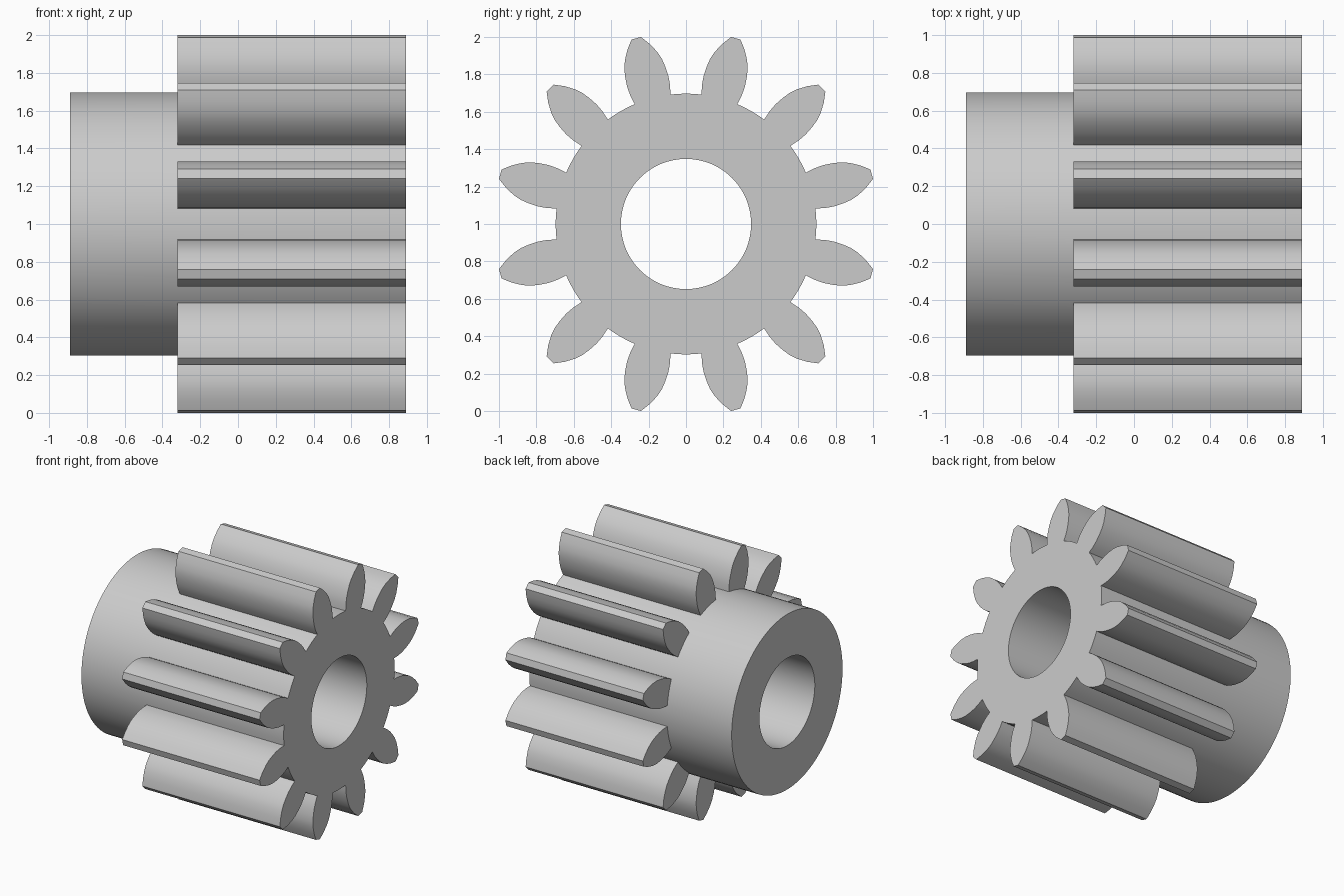
import bpy, bmesh
from math import sin, cos, atan2, hypot, pi
from mathutils import Vector

if "Cube" in bpy.data.objects:
    bpy.data.objects.remove(bpy.data.objects["Cube"])

TEETH, STEPS = 12, 4
BORE = 0.348
HUB_END, SHOULDER, GEAR_END = -0.89, -0.32, 0.89
# Tooth flank: distance from the axis, half width
FLANK = [(0.69, 0.099), (0.74, 0.110), (0.79, 0.114), (0.84, 0.111),
         (0.887, 0.104), (0.93, 0.089), (0.98, 0.062), (1.028, 0.026)]
ROOT = hypot(*FLANK[0])
HALF = atan2(FLANK[0][1], FLANK[0][0])
PITCH = 2 * pi / TEETH

steel = bpy.data.materials.new("light grey steel")
steel.use_nodes = True
colour = (0.6, 0.6, 0.6, 1)
steel.diffuse_color = colour
steel.node_tree.nodes["Principled BSDF"].inputs["Base Color"].default_value = colour

bm = bmesh.new()


def point(x, along, across, angle):
    """Vertex on the tooth whose centre line lies at the given angle."""
    return bm.verts.new((x, along * cos(angle) - across * sin(angle),
                         1 + along * sin(angle) + across * cos(angle)))


# Angles around the sleeve, each pitch split into a tooth base and a valley
angles = []
for t in range(TEETH):
    centre = (t + 0.5) * PITCH
    angles += [centre - HALF + 2 * HALF * i / STEPS for i in range(STEPS)]
    angles += [centre + HALF + (PITCH - 2 * HALF) * i / STEPS for i in range(STEPS)]
count = len(angles)


def ring(x, radius):
    return [point(x, radius, 0, a) for a in angles]


hub, shoulder, front = (ring(x, ROOT) for x in (HUB_END, SHOULDER, GEAR_END))
bore_back, bore_front = ring(HUB_END, BORE), ring(GEAR_END, BORE)

# Sleeve, bore and end rings, left open where the teeth stand
for i in range(count):
    j = (i + 1) % count
    bands = [(hub, shoulder), (front, bore_front),
             (bore_front, bore_back), (bore_back, hub)]
    if i % (2 * STEPS) >= STEPS:
        bands.append((shoulder, front))
    for a, b in bands:
        bm.faces.new((a[i], a[j], b[j], b[i]))

# Teeth rising from the open strips
for t in range(TEETH):
    centre = (t + 0.5) * PITCH
    ids = [(t * 2 * STEPS + i) % count for i in range(STEPS + 1)]
    loops = []
    for x, base in ((SHOULDER, shoulder), (GEAR_END, front)):
        rising = [point(x, r, w, centre) for r, w in FLANK[1:]]
        falling = [point(x, r, -w, centre) for r, w in reversed(FLANK[1:])]
        outline = [base[ids[-1]]] + rising + falling + [base[ids[0]]]
        bm.faces.new(outline + [base[i] for i in ids[1:-1]])
        loops.append(outline)
    back, face = loops
    for k in range(len(back) - 1):
        bm.faces.new((back[k], back[k + 1], face[k + 1], face[k]))

bmesh.ops.recalc_face_normals(bm, faces=bm.faces)
mesh = bpy.data.meshes.new("hubbed_spur_gear")
bm.to_mesh(mesh)
bm.free()
mesh.materials.append(steel)

gear = bpy.data.objects.new("hubbed_spur_gear", mesh)
bpy.context.collection.objects.link(gear)
bpy.ops.object.select_all(action="DESELECT")
gear.select_set(True)
bpy.context.view_layer.objects.active = gear
bpy.ops.object.shade_smooth_by_angle(angle=pi / 6)
